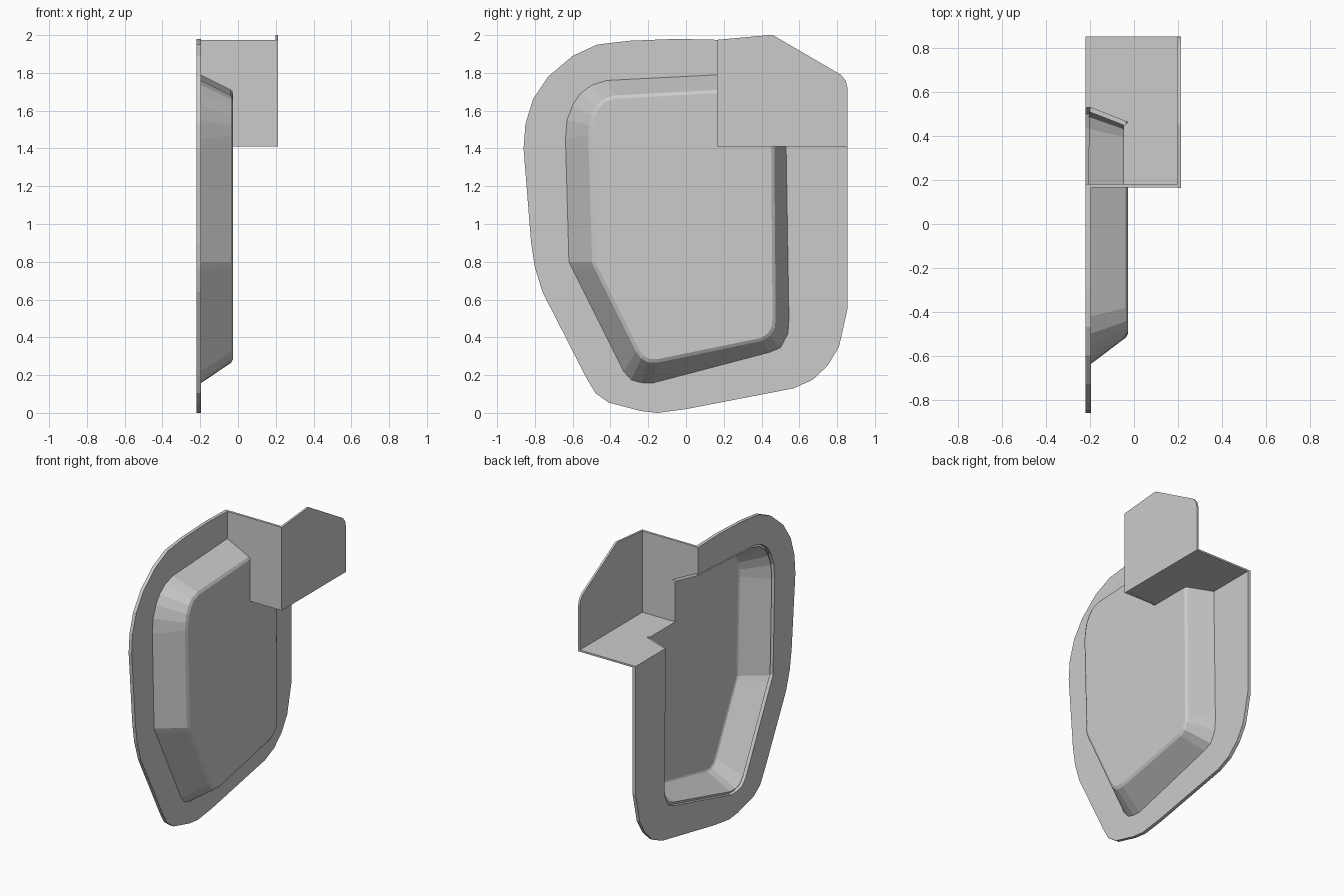
import bpy, bmesh
from mathutils import Vector

if "Cube" in bpy.data.objects:
    bpy.data.objects.remove(bpy.data.objects["Cube"])

BACK, FLANGE, CAP, STEP = -0.22, -0.197, -0.027, 0.213   # x levels of the sheet


def make_object(name, bm):
    mesh = bpy.data.meshes.new(name)
    bm.to_mesh(mesh)
    bm.free()
    obj = bpy.data.objects.new(name, mesh)
    bpy.context.collection.objects.link(obj)
    return obj


def slab(name, points, place, direction):
    """Flat outline, placed in space and extruded along a direction."""
    bm = bmesh.new()
    face = bm.faces.new([bm.verts.new(place(a, b)) for a, b in points])
    ext = bmesh.ops.extrude_face_region(bm, geom=[face], use_keep_orig=True)
    verts = [g for g in ext["geom"] if isinstance(g, bmesh.types.BMVert)]
    bmesh.ops.translate(bm, verts=verts, vec=Vector(direction))
    bmesh.ops.recalc_face_normals(bm, faces=bm.faces)
    return make_object(name, bm)


# Outlines in (y, z), running from the top step, down the left, to the right step
outer = [(.17, 1.975), (-.05, 1.98), (-.3, 1.97), (-.47, 1.95), (-.6, 1.89),
         (-.73, 1.78), (-.81, 1.66), (-.85, 1.53), (-.86, 1.4), (-.82, .9),
         (-.8, .77), (-.76, .64), (-.53, .19), (-.48, .105), (-.41, .055),
         (-.24, .01), (-.15, 0), (0, .02), (.57, .13), (.67, .175),
         (.75, .25), (.81, .35), (.855, .55), (.855, 1.415)]
base = [(.17, 1.79), (-.42, 1.76), (-.5, 1.735), (-.56, 1.69), (-.6, 1.63),
        (-.63, 1.55), (-.638, 1.45), (-.62, .8), (-.6, .76), (-.33, .22),
        (-.29, .175), (-.24, .16), (-.18, .157), (.44, .32), (.5, .345),
        (.54, .42), (.545, .5), (.53, 1.415)]
cap = [(.17, 1.705), (-.38, 1.675), (-.44, 1.655), (-.47, 1.62), (-.495, 1.57),
       (-.505, 1.52), (-.51, 1.47), (-.49, .8), (-.48, .77), (-.26, .33),
       (-.235, .295), (-.2, .275), (-.15, .272), (.4, .385), (.44, .41),
       (.465, .45), (.47, .5), (.463, 1.415)]

# Flat flange around the raised panel
slab("flange", outer + base[::-1], lambda y, z: (BACK, y, z), (FLANGE - BACK, 0, 0))

# Raised panel: sloped sides and flat face, open at the back
bm = bmesh.new()
low = [bm.verts.new((FLANGE, y, z)) for y, z in base]
high = [bm.verts.new((CAP, y, z)) for y, z in cap]
for i in range(len(low) - 1):
    bm.faces.new((low[i], low[i + 1], high[i + 1], high[i]))
bm.faces.new(high + [bm.verts.new((CAP, .17, 1.415))])
panel = make_object("raised_panel", bm)
bevel = panel.modifiers.new("soft_rim", 'BEVEL')
bevel.width, bevel.segments = 0.012, 1
bevel.limit_method, bevel.angle_limit = 'ANGLE', 0.6
solid = panel.modifiers.new("thickness", 'SOLIDIFY')
solid.thickness, solid.offset = 0.02, -1

# Stepped corner: outer plate, side wall and floor
plate = [(.165, 1.41), (.165, 1.975), (.44, 2), (.46, 2), (.82, 1.79),
         (.845, 1.76), (.855, 1.72), (.855, 1.415)]
slab("corner_plate", plate, lambda y, z: (STEP, y, z), (-0.014, 0, 0))
wall = [(BACK, 1.975), (STEP, 1.975), (STEP, 1.41), (CAP - .02, 1.41),
        (CAP - .02, 1.69), (CAP, 1.705), (FLANGE, 1.79), (BACK, 1.79)]
slab("corner_wall", wall, lambda x, z: (x, .167, z), (0, 0.016, 0))
floor = [(BACK, .53), (FLANGE, .53), (CAP, .463), (CAP - .02, .45),
         (CAP - .02, .167), (STEP, .167), (STEP, .855), (BACK, .855)]
slab("corner_floor", floor, lambda x, y: (x, y, 1.411), (0, 0, 0.012))
